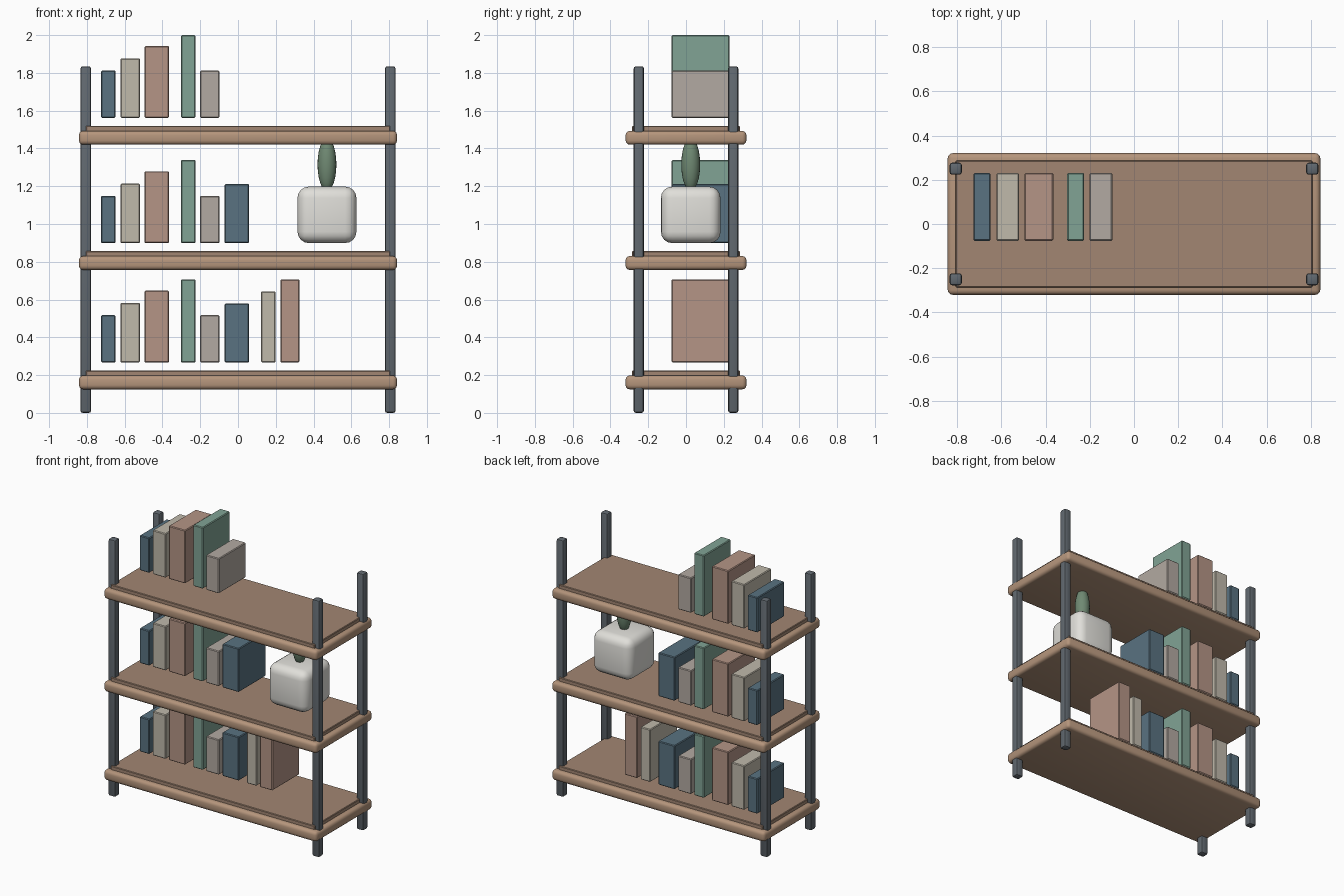
import bpy

if "Cube" in bpy.data.objects:
    bpy.data.objects.remove(bpy.data.objects["Cube"])


def material(name, rgb):
    m = bpy.data.materials.new(name)
    m.diffuse_color = (*rgb, 1)
    m.use_nodes = True
    m.node_tree.nodes["Principled BSDF"].inputs["Base Color"].default_value = m.diffuse_color
    return m


WOOD = material("wood", (0.46, 0.30, 0.20))
PANEL = material("panel_wood", (0.36, 0.24, 0.17))
STEEL = material("dark_steel", (0.12, 0.14, 0.16))
CERAMIC = material("ceramic", (0.75, 0.74, 0.70))
LEAF = material("leaf", (0.16, 0.25, 0.17))
NAVY = material("navy_cover", (0.10, 0.17, 0.22))
CREAM = material("cream_cover", (0.53, 0.49, 0.41))
ROSE = material("rose_cover", (0.46, 0.30, 0.24))
GREEN = material("green_cover", (0.22, 0.37, 0.30))
STONE = material("stone_cover", (0.45, 0.40, 0.36))


def box(name, lo, hi, mat, bevel=0.0, segments=1):
    """Box between two corners with an optional bevel."""
    bpy.ops.mesh.primitive_cube_add(
        size=1, location=[(a + b) / 2 for a, b in zip(lo, hi)])
    o = bpy.context.object
    o.name = name
    o.scale = [b - a for a, b in zip(lo, hi)]
    bpy.ops.object.transform_apply(location=False, rotation=False, scale=True)
    o.data.materials.append(mat)
    if bevel:
        mod = o.modifiers.new("bevel", 'BEVEL')
        mod.width = bevel
        mod.segments = segments
        bpy.ops.object.modifier_apply(modifier="bevel")
        if segments > 1:
            bpy.ops.object.shade_smooth_by_angle()
    return o


# corner posts
for sx, side in ((-1, "left"), (1, "right")):
    for sy, end in ((-1, "front"), (1, "back")):
        x, y = sx * 0.806, sy * 0.25
        box(f"{end}_{side}_post", (x - 0.028, y - 0.027, 0),
            (x + 0.028, y + 0.027, 1.835), STEEL, 0.012, 2)

# book row pattern: left edge, width, height, cover
BOOKS = [
    (-0.725, 0.077, 0.25, NAVY), (-0.622, 0.103, 0.315, CREAM),
    (-0.495, 0.13, 0.38, ROSE), (-0.302, 0.077, 0.44, GREEN),
    (-0.201, 0.103, 0.25, STONE), (-0.071, 0.13, 0.312, NAVY),
    (0.122, 0.077, 0.376, CREAM), (0.225, 0.10, 0.44, ROSE),
]

# shelves with rounded edge banding, raised panel and books
for level, (z, count) in enumerate(((0.125, 8), (0.757, 6), (1.42, 5)), 1):
    box(f"shelf_{level}_edge", (-0.842, -0.32, z), (0.842, 0.32, z + 0.073),
        WOOD, 0.022, 3)
    box(f"shelf_{level}_panel", (-0.806, -0.286, z + 0.002),
        (0.806, 0.286, z + 0.099), PANEL, 0.004)
    base = z + 0.142
    for i, (x, w, h, mat) in enumerate(BOOKS[:count], 1):
        box(f"shelf_{level}_book_{i}", (x, -0.076, base),
            (x + w, 0.23, min(base + h, 2.0)), mat, 0.005)

# rounded planter on the middle shelf
box("planter", (0.315, -0.133, 0.899), (0.627, 0.183, 1.198), CERAMIC, 0.06, 4)

# plant stem
bpy.ops.mesh.primitive_uv_sphere_add(
    segments=20, ring_count=12, radius=1, location=(0.471, 0.025, 1.315))
plant = bpy.context.object
plant.name = "plant"
plant.scale = (0.05, 0.05, 0.14)
bpy.ops.object.transform_apply(location=False, rotation=False, scale=True)
bpy.ops.object.shade_smooth()
plant.data.materials.append(LEAF)
